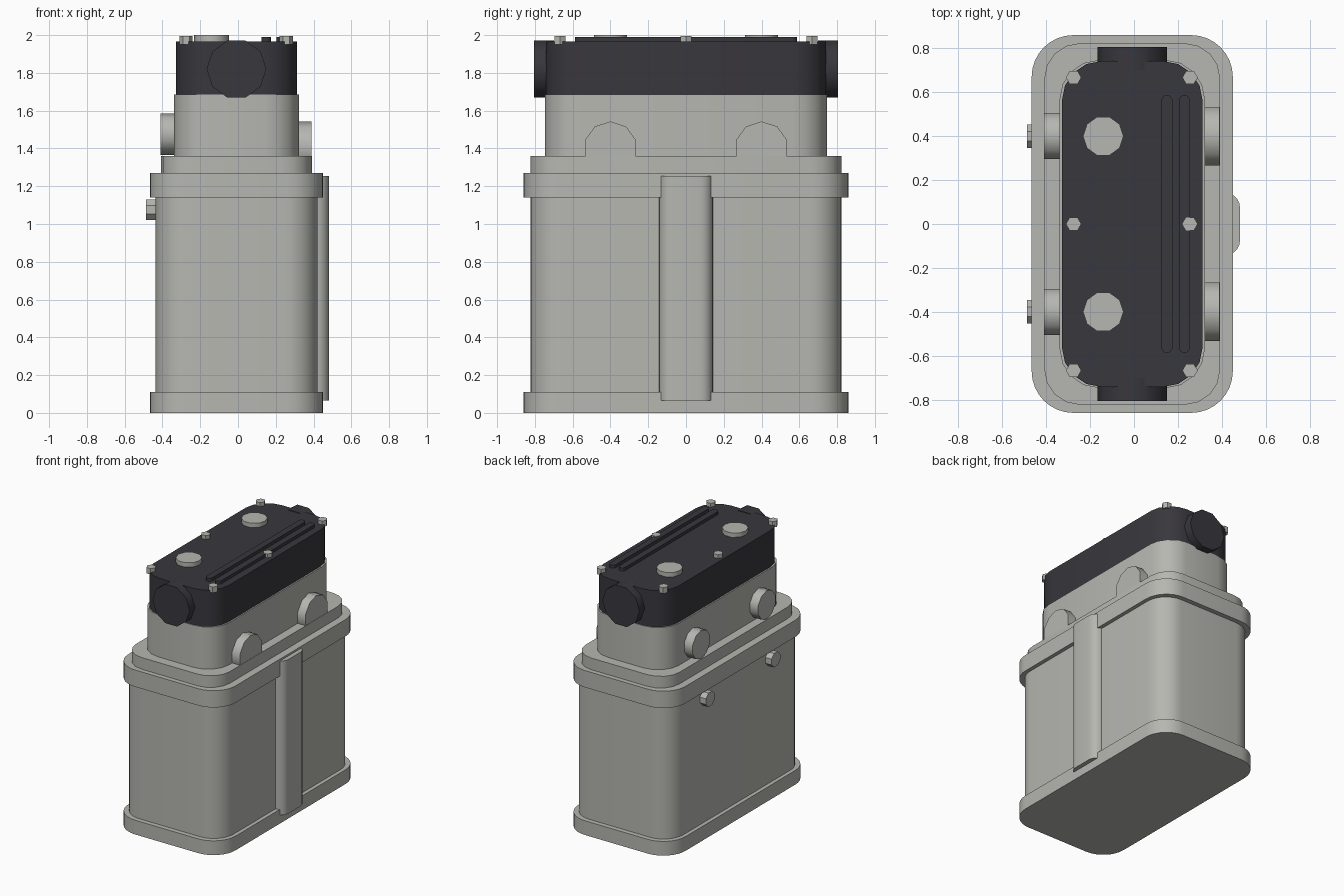
import bpy, bmesh
from math import cos, sin, pi, radians

cube = bpy.data.objects.get("Cube")
if cube:
    bpy.data.objects.remove(cube, do_unlink=True)


def material(name, rgb):
    m = bpy.data.materials.new(name)
    m.use_nodes = True
    colour = (*rgb, 1)
    m.diffuse_color = colour
    m.node_tree.nodes["Principled BSDF"].inputs["Base Color"].default_value = colour
    return m


GREY = material("warm grey metal", (0.47, 0.47, 0.44))
DARK = material("charcoal", (0.04, 0.038, 0.046))


def polygon(u, v, r, sides, phase=0):
    return [(u + r * cos(phase + 2 * pi * i / sides),
             v + r * sin(phase + 2 * pi * i / sides)) for i in range(sides)]


def rounded(u, v, half_u, half_v, r, steps):
    """Rounded rectangle outline, one arc per corner."""
    pts = []
    for k, (su, sv) in enumerate([(1, 1), (-1, 1), (-1, -1), (1, -1)]):
        for i in range(steps + 1):
            a = (k + i / steps) * pi / 2
            pts.append((u + su * (half_u - r) + r * cos(a),
                        v + sv * (half_v - r) + r * sin(a)))
    return pts


def prism(name, outline, axis, low, high, mat):
    """Extrude a 2D outline along an axis from low to high."""
    place = {"x": lambda u, v: (low, u, v),
             "y": lambda u, v: (u, low, v),
             "z": lambda u, v: (u, v, low)}[axis]
    bm = bmesh.new()
    face = bm.faces.new([bm.verts.new(place(u, v)) for u, v in outline])
    new = bmesh.ops.extrude_face_region(bm, geom=[face])["geom"]
    shift = [high - low if a == axis else 0 for a in "xyz"]
    bmesh.ops.translate(bm, vec=shift, verts=[g for g in new if isinstance(g, bmesh.types.BMVert)])
    bmesh.ops.remove_doubles(bm, verts=bm.verts, dist=1e-5)
    bmesh.ops.recalc_face_normals(bm, faces=bm.faces)
    mesh = bpy.data.meshes.new(name)
    bm.to_mesh(mesh)
    bm.free()
    mesh.materials.append(mat)
    ob = bpy.data.objects.new(name, mesh)
    bpy.context.collection.objects.link(ob)
    bpy.ops.object.select_all(action="DESELECT")
    ob.select_set(True)
    bpy.context.view_layer.objects.active = ob
    bpy.ops.object.shade_smooth_by_angle(angle=radians(40))
    return ob


# Stacked housing: half width, half depth, corner radius, arc steps, bottom, top
CX = -0.008
for name, hx, hy, r, steps, low, high, mat in [
    ("base_plinth", 0.458, 0.86, 0.19, 8, 0, 0.11, GREY),
    ("main_body", 0.428, 0.823, 0.17, 8, 0.10, 1.15, GREY),
    ("collar", 0.458, 0.86, 0.19, 8, 1.14, 1.27, GREY),
    ("deck", 0.40, 0.823, 0.16, 4, 1.26, 1.36, GREY),
    ("upper_body", 0.331, 0.747, 0.18, 4, 1.35, 1.685, GREY),
    ("top_cover", 0.32, 0.742, 0.18, 4, 1.68, 1.966, DARK),
]:
    prism(name, rounded(CX, 0, hx, hy, r, steps), "z", low, high, mat)

# Vertical rib on the left side
prism("side_rib", rounded(0.383, 0, 0.1, 0.143, 0.07, 5), "z", 0.065, 1.255, GREY)

# Raised strips on the cover
for i, x in enumerate((0.15, 0.23)):
    prism(f"cover_strip_{i + 1}", rounded(x, 0, 0.025, 0.587, 0.0249, 4), "z", 1.95, 1.99, DARK)

for end, s in (("front", -1), ("back", 1)):
    # End discs on the cover
    prism(f"{end}_end_disc", polygon(CX, 1.82, 0.158, 10), "y", s * 0.70, s * 0.805, DARK)
    y = s * 0.4
    # Filler caps, side bosses and side bolts
    prism(f"{end}_filler_cap", polygon(-0.14, y, 0.092, 10), "z", 1.95, 2.0, GREY)
    prism(f"{end}_left_boss", polygon(y, 1.403, 0.14, 10, pi / 2), "x", 0.28, 0.39, GREY)
    prism(f"{end}_right_boss", polygon(y, 1.475, 0.11, 10, pi / 2), "x", -0.30, -0.41, GREY)
    prism(f"{end}_side_bolt", polygon(y, 1.075, 0.058, 8, pi / 8), "x", -0.42, -0.488, GREY)

# Cover screws
for side, x in (("right", -0.275), ("left", 0.255)):
    for i, y in enumerate((-0.667, 0, 0.667)):
        prism(f"{side}_cover_screw_{i + 1}", polygon(x, y, 0.035, 6), "z", 1.95, 1.995, GREY)
